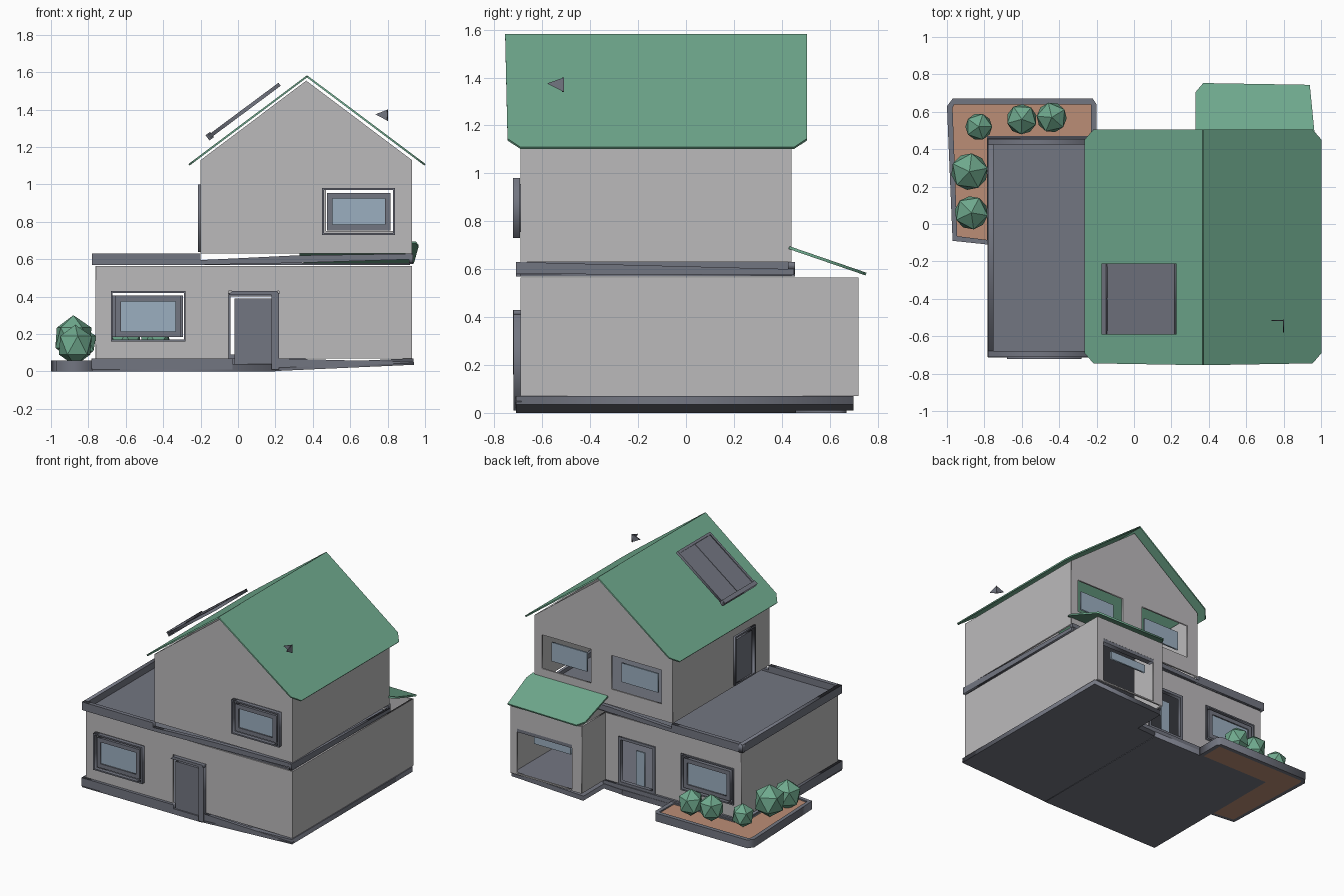
import bpy
from mathutils import Matrix, Vector

cube = bpy.data.objects.get("Cube")
if cube:
    bpy.data.objects.remove(cube, do_unlink=True)


def material(name, rgb):
    m = bpy.data.materials.new(name)
    m.use_nodes = True
    m.diffuse_color = (*rgb, 1)
    m.node_tree.nodes["Principled BSDF"].inputs["Base Color"].default_value = (*rgb, 1)
    return m


WALL = material("warm_grey_wall", (0.50, 0.49, 0.50))
GREEN = material("green", (0.16, 0.40, 0.27))
SLATE = material("slate_grey", (0.17, 0.18, 0.22))
GLASS = material("blue_glass", (0.33, 0.43, 0.53))
SOIL = material("tan_soil", (0.50, 0.27, 0.18))


def plane(u, v, origin):
    """Placement whose local x and y follow u and v."""
    u, v = Vector(u).normalized(), Vector(v).normalized()
    m = Matrix((u, v, u.cross(v))).transposed().to_4x4()
    m.translation = origin
    return m


def facing_y(y):
    return plane((1, 0, 0), (0, 0, 1), (0, y, 0))


def facing_x(x):
    return plane((0, 1, 0), (0, 0, 1), (x, 0, 0))


def level(z):
    return Matrix.Translation((0, 0, z))


def rect(a, b, c, d):
    """Rectangle from u range a..b and v range c..d."""
    return [(a, c), (b, c), (b, d), (a, d)]


def shrink(r, k):
    a, b, c, d = r
    return (a + k, b - k, c + k, d - k)


def panel(name, place, outline, mat, thick=0.012, holes=()):
    """Flat plate with cut holes, made from a filled outline."""
    cu = bpy.data.curves.new(name, "CURVE")
    cu.dimensions, cu.fill_mode, cu.extrude = "2D", "BOTH", thick / 2
    for loop in (outline, *holes):
        s = cu.splines.new("POLY")
        s.points.add(len(loop) - 1)
        for p, (u, v) in zip(s.points, loop):
            p.co = (u, v, 0, 1)
        s.use_cyclic_u = True
    tmp = bpy.data.objects.new(name, cu)
    bpy.context.collection.objects.link(tmp)
    dg = bpy.context.evaluated_depsgraph_get()
    me = bpy.data.meshes.new_from_object(tmp.evaluated_get(dg))
    bpy.data.objects.remove(tmp, do_unlink=True)
    me.transform(place)
    me.materials.clear()
    me.materials.append(mat)
    ob = bpy.data.objects.new(name, me)
    bpy.context.collection.objects.link(ob)
    return ob


def ring(name, place, r, width, mat, thick):
    return panel(name, place, rect(*r), mat, thick, [rect(*shrink(r, width))])


# Openings as u range, v range
FRONT_LOW = (-0.68, -0.28, 0.16, 0.43)
FRONT_UP = (0.45, 0.84, 0.73, 0.98)
FRONT_DOOR = (-0.05, 0.22, 0.07, 0.43)
BACK_LOW = (-0.70, -0.27, 0.16, 0.43)
BACK_DOOR = (-0.06, 0.24, 0.07, 0.42)
BACK_UP = [(0.47, 0.87, 0.75, 1.0), (-0.11, 0.30, 0.75, 1.0)]
GARAGE = (0.43, 0.88, 0.08, 0.41)
TERRACE_DOOR = (-0.51, -0.27, 0.64, 1.0)

# Lower storey walls
LOW = (0.07, 0.565)
panel("lower_front_wall", facing_y(-0.685), rect(-0.76, 0.93, *LOW), WALL,
      holes=[rect(*FRONT_LOW), rect(*FRONT_DOOR)])
panel("lower_back_wall", facing_y(0.435), rect(-0.76, 0.36, *LOW), WALL,
      holes=[rect(*BACK_LOW), rect(*BACK_DOOR)])
panel("lower_right_wall", facing_x(-0.755), rect(-0.69, 0.44, *LOW), WALL)
panel("lower_left_wall", facing_x(0.925), rect(-0.69, 0.72, *LOW), WALL)
panel("garage_side_wall", facing_x(0.355), rect(0.44, 0.72, *LOW), WALL)
panel("garage_back_wall", facing_y(0.715), rect(0.35, 0.93, *LOW), WALL,
      holes=[rect(*GARAGE)])

# Upper storey walls with gables
GABLE = [(-0.2, 0.63), (0.93, 0.63), (0.93, 1.13), (0.365, 1.555), (-0.2, 1.13)]
panel("upper_front_wall", facing_y(-0.685), GABLE, WALL, holes=[rect(*FRONT_UP)])
panel("upper_back_wall", facing_y(0.435), GABLE, WALL, holes=[rect(*r) for r in BACK_UP])
panel("upper_right_wall", facing_x(-0.195), rect(-0.69, 0.44, 0.63, 1.13), WALL,
      holes=[rect(*TERRACE_DOOR)])
panel("upper_left_wall", facing_x(0.925), rect(-0.69, 0.44, 0.63, 1.13), WALL)

# Main roof: two slopes with clipped eave corners
SLOPE = [(-0.755, 0.79), (-0.745, 0.06), (-0.69, 0), (0.45, 0), (0.505, 0.06), (0.505, 0.79)]
for name, x, side in (("roof_left_slope", 1.0, -1), ("roof_right_slope", -0.262, 1)):
    panel(name, plane((0, 1, 0), (side * 0.63, 0, 0.472), (x, 0, 1.105)), SLOPE, GREEN, 0.01)

# Canopy over the garage
panel("garage_canopy", plane((1, 0, 0), (0, 0.32, -0.11), (0, 0.43, 0.69)),
      [(0.33, 0), (0.95, 0), (0.965, 0.06), (0.94, 0.33), (0.37, 0.34), (0.33, 0.29)], GREEN)

# Roof hatch, raised above the right slope
hatch = plane((0, 1, 0), (0.37, 0, 0.275), (-0.155, 0, 1.255))
panel("hatch_panel", hatch, rect(-0.575, -0.225, 0.015, 0.455), SLATE, 0.008)
ring("hatch_frame", hatch, (-0.59, -0.21, 0, 0.47), 0.018, SLATE, 0.02)
panel("hatch_divider", hatch, rect(-0.404, -0.396, 0.01, 0.46), SLATE, 0.014)
panel("hatch_sill", hatch, rect(-0.59, -0.21, -0.01, 0.02), SLATE, 0.035)

# Small vane beside the ridge
panel("vane_front", facing_y(-0.515), [(0.735, 1.375), (0.8, 1.34), (0.8, 1.40)], SLATE, 0.006)
panel("vane_side", facing_x(0.8), [(-0.58, 1.375), (-0.51, 1.34), (-0.51, 1.40)], SLATE, 0.006)

# Framed windows: outer trim, inner sash and glass
for name, r, y in (("front_lower_window", FRONT_LOW, -0.70),
                   ("front_upper_window", FRONT_UP, -0.70),
                   ("back_lower_window", BACK_LOW, 0.435)):
    out = -0.008 if y < 0 else 0
    ring(name + "_trim", facing_y(y + out), r, 0.01, SLATE, 0.03)
    ring(name + "_sash", facing_y(y), shrink(r, 0.025), 0.03, SLATE, 0.03)
    panel(name + "_glass", facing_y(y), rect(*shrink(r, 0.05)), GLASS)

for i, r in enumerate(BACK_UP):
    panel(f"back_upper_glass_{i + 1}", facing_y(0.40), rect(*shrink(r, 0.055)), GLASS)
panel("garage_glass", facing_y(0.67), rect(0.47, 0.77, 0.31, 0.37), GLASS)
panel("garage_lintel", facing_y(0.70), rect(0.43, 0.88, 0.385, 0.41), SLATE, 0.04)

# Doors
panel("front_door", facing_y(-0.69), rect(-0.02, 0.18, 0.01, 0.39), SLATE, 0.02)
panel("front_door_jamb", facing_y(-0.70), rect(0.18, 0.22, 0.01, 0.41), SLATE, 0.04)
panel("front_door_head", facing_y(-0.70),
      [(-0.05, 0.41), (0.22, 0.41), (0.21, 0.43), (-0.03, 0.43)], SLATE, 0.04)
ring("back_door_frame", facing_y(0.435), BACK_DOOR, 0.02, SLATE, 0.03)
panel("back_door_glass", facing_y(0.42), rect(0.04, 0.11, 0.08, 0.34), GLASS)
ring("terrace_door_frame", facing_x(-0.2), TERRACE_DOOR, 0.012, SLATE, 0.03)
panel("terrace_door", facing_x(-0.195), rect(-0.48, -0.30, 0.64, 0.97), SLATE, 0.02)

# Terrace floor, parapet and tapering band between the storeys
panel("terrace_floor", level(0.575), rect(-0.76, 0.92, -0.69, 0.44), SLATE)
for name, y in (("front", -0.695), ("back", 0.44)):
    panel(name + "_parapet", facing_y(y), rect(-0.78, -0.2, 0.57, 0.63), SLATE, 0.03)
    panel(name + "_storey_band", facing_y(y),
          [(-0.21, 0.57), (0.3, 0.58), (0.93, 0.6), (0.93, 0.63), (0.3, 0.62), (-0.21, 0.595)],
          SLATE, 0.03)
panel("right_parapet", facing_x(-0.765), rect(-0.71, 0.455, 0.57, 0.63), SLATE, 0.03)
panel("left_storey_band", facing_x(0.925),
      [(-0.71, 0.58), (0.45, 0.575), (0.45, 0.60), (-0.71, 0.63)], SLATE, 0.02)

# Ground slab; the left half rises gently outwards
panel("ground_slab", level(0.02), rect(-0.78, 0.2, -0.71, 0.46), SLATE, 0.04)
rise = plane((1, 0, 0.045), (0, 1, 0), (0.2, 0, 0.02))
panel("ground_slab_left", rise,
      [(0, -0.71), (0.74, -0.71), (0.74, 0.70), (0.15, 0.70), (0.15, 0.46), (0, 0.46)],
      SLATE, 0.035)
panel("front_plinth", facing_y(-0.70), rect(-0.78, -0.03, 0.01, 0.07), SLATE, 0.025)
panel("front_plinth_left", facing_y(-0.70),
      [(0.2, 0.02), (0.94, 0.045), (0.94, 0.05), (0.2, 0.07)], SLATE, 0.025)
panel("right_plinth", facing_x(-0.77), rect(-0.71, 0.455, 0.01, 0.07), SLATE, 0.025)
panel("back_plinth", facing_y(0.445), rect(-0.78, 0.36, 0.01, 0.07), SLATE, 0.025)

# L-shaped planter with soil and bushes
BED = [(-0.97, -0.09), (-0.78, -0.11), (-0.78, 0.46), (-0.2, 0.46), (-0.2, 0.64),
       (-0.22, 0.67), (-0.97, 0.67), (-1.0, 0.63)]
INNER = [(-0.945, -0.065), (-0.785, -0.085), (-0.785, 0.47), (-0.23, 0.47), (-0.23, 0.64),
         (-0.96, 0.64), (-0.97, 0.62)]
panel("planter_rim", level(0.03), BED, SLATE, 0.06, [INNER])
panel("planter_soil", level(0.025), INNER, SOIL, 0.05)
BUSHES = [(-0.83, 0.52, 0.15, 0.08), (-0.60, 0.56, 0.16, 0.09), (-0.44, 0.57, 0.16, 0.09),
          (-0.88, 0.28, 0.18, 0.11), (-0.87, 0.06, 0.14, 0.10)]
for i, (x, y, z, r) in enumerate(BUSHES):
    bpy.ops.mesh.primitive_ico_sphere_add(subdivisions=1, radius=r, location=(x, y, z),
                                          rotation=(0, 0, i * 0.9))
    bush = bpy.context.object
    bush.name = f"bush_{i + 1}"
    bush.scale.z = 1.1
    bush.data.materials.append(GREEN)
